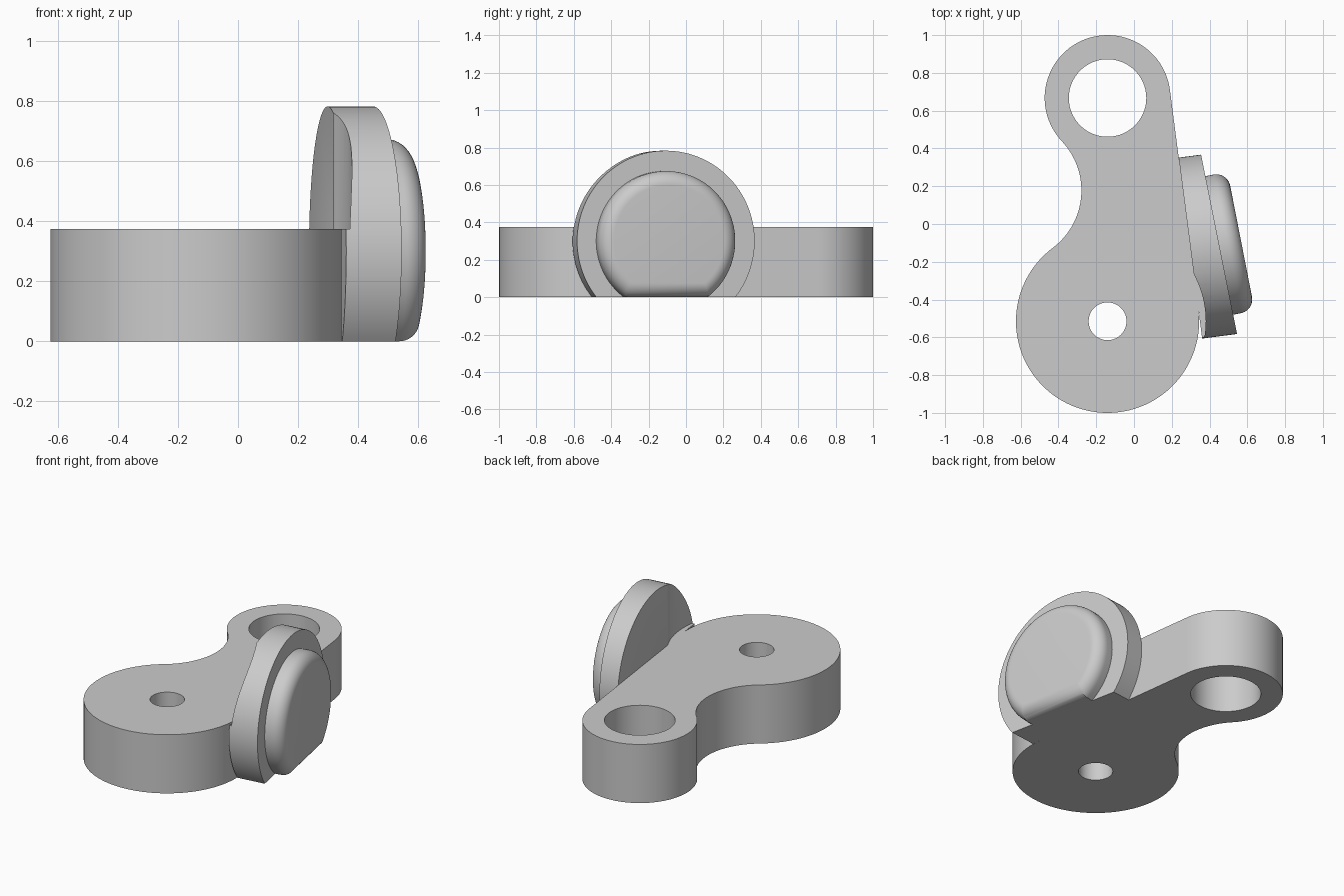
import bpy
import bmesh
from math import sin, cos, acos, asin, atan2, pi, radians, hypot
from mathutils import Vector

cube = bpy.data.objects.get("Cube")
if cube:
    bpy.data.objects.remove(cube, do_unlink=True)

grey = bpy.data.materials.new("light grey")
grey.use_nodes = True
grey.diffuse_color = (0.6, 0.6, 0.6, 1)
grey.node_tree.nodes["Principled BSDF"].inputs["Base Color"].default_value = (0.6, 0.6, 0.6, 1)


def loft(name, rings):
    """Closed solid through rings of equal point count, capped at both ends."""
    bm = bmesh.new()
    loops = [[bm.verts.new(p) for p in ring] for ring in rings]
    for low, high in zip(loops, loops[1:]):
        for i in range(len(low)):
            j = (i + 1) % len(low)
            bm.faces.new((low[i], low[j], high[j], high[i]))
    bm.faces.new(loops[0][::-1])
    bm.faces.new(loops[-1])
    bmesh.ops.recalc_face_normals(bm, faces=bm.faces)
    mesh = bpy.data.meshes.new(name)
    bm.to_mesh(mesh)
    bm.free()
    obj = bpy.data.objects.new(name, mesh)
    mesh.materials.append(grey)
    bpy.context.collection.objects.link(obj)
    return obj


def activate(obj):
    bpy.ops.object.select_all(action='DESELECT')
    obj.select_set(True)
    bpy.context.view_layer.objects.active = obj


def arc(centre, radius, start, end, steps):
    return [(centre[0] + radius * cos(start + (end - start) * i / steps),
             centre[1] + radius * sin(start + (end - start) * i / steps))
            for i in range(steps + 1)]


def prism(name, outline, z0, z1):
    return loft(name, [[(x, y, z) for x, y in outline] for z in (z0, z1)])


def drill(target, centre, radius, z0, z1):
    """Cut a round vertical hole and discard the cutter."""
    cutter = prism("cutter", arc(centre, radius, 0, 2 * pi, 96)[:-1], z0, z1)
    cutter.hide_render = True
    mod = target.modifiers.new("hole", 'BOOLEAN')
    mod.operation = 'DIFFERENCE'
    mod.solver = 'EXACT'
    mod.object = cutter
    activate(target)
    bpy.ops.object.modifier_apply(modifier=mod.name)
    bpy.data.objects.remove(cutter, do_unlink=True)


def smooth(obj):
    activate(obj)
    bpy.ops.object.shade_smooth_by_angle(angle=radians(30))


# Lever body: two bosses joined by a tangent side and a concave waist
HEIGHT = 0.375
big, big_r = (-0.14, -0.515), 0.485
small, small_r = (-0.14, 0.667), 0.333
waist_r = 0.38
span = small[1] - big[1]
tilt = asin((big_r - small_r) / span)
to_small, to_big = waist_r + small_r, waist_r + big_r
drop = (to_small ** 2 + span ** 2 - to_big ** 2) / (2 * span)
waist = (small[0] - (to_small ** 2 - drop ** 2) ** 0.5, small[1] - drop)


def heading(a, b):
    return atan2(b[1] - a[1], b[0] - a[0])


outline = arc(small, small_r, tilt, heading(small, waist) + 2 * pi, 56)
outline += arc(waist, waist_r, heading(waist, small), heading(waist, big), 32)[1:]
outline += arc(big, big_r, heading(big, waist), tilt + 2 * pi, 72)[1:]
body = prism("lever_body", outline, 0, HEIGHT)
drill(body, small, 0.205, -0.1, 0.5)
drill(body, big, 0.1, -0.1, 0.5)
smooth(body)

# Round parts on the side share a centre height and are trimmed flat at the floor
AXIS_Z = 0.30


def trimmed_circle(radius, low, steps=88):
    a = acos(low / radius)
    ts = [a + (2 * pi - 2 * a) * i / steps for i in range(steps + 1)]
    return [(radius * sin(t), -radius * cos(t)) for t in ts]


def place(centre, angle, u, v, w):
    """u runs along the face toward the back, v is up, w is outward."""
    out = Vector((cos(angle), sin(angle), 0))
    along = Vector((-sin(angle), cos(angle), 0))
    return Vector((centre[0], centre[1], AXIS_Z + v)) + along * u + out * w


# Wedge-shaped side disc lying on the tangent side, relieved around the big boss
disc_r = 0.483
foot = (big[0] + big_r * cos(tilt), big[1] + big_r * sin(tilt))
slide = 0.328
disc_c = (foot[0] - sin(tilt) * slide, foot[1] + cos(tilt) * slide)
shape = trimmed_circle(disc_r, AXIS_Z)
disc = loft("side_disc", [
    [place(disc_c, tilt, u, v, 0) for u, v in shape],
    [place(disc_c, tilt, u, v, 0.153 - 0.069 * u) for u, v in shape]])
drill(disc, big, 0.52, HEIGHT, 1.0)
smooth(disc)

# Pad with a rounded rim on the slanted outer face
pad_c, pad_angle = (0.454, -0.113), radians(11.1)
pad_r, pad_t, rim = 0.374, 0.115, 0.075
layers = [(0, -0.005)]
for i in range(11):
    phi = pi / 2 * i / 10
    layers.append((rim * (1 - cos(phi)), pad_t - rim + rim * sin(phi)))
pad = loft("rounded_pad", [
    [place(pad_c, pad_angle, u, v, w)
     for u, v in trimmed_circle(pad_r - inset, AXIS_Z - inset)]
    for inset, w in layers])
smooth(pad)
